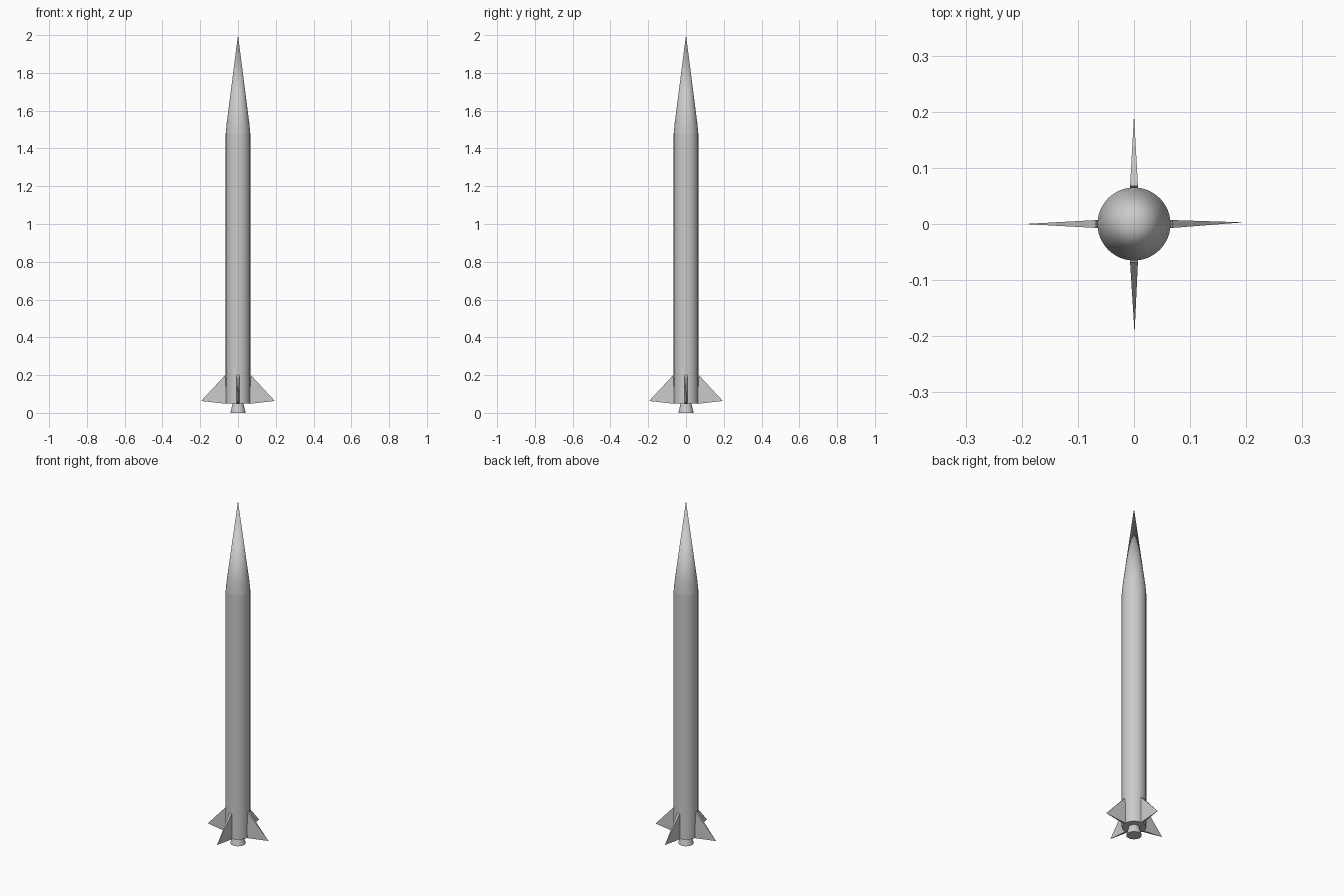
import bpy
import bmesh
from math import cos, sin, pi
from mathutils import Matrix

cube = bpy.data.objects.get("Cube")
if cube:
    bpy.data.objects.remove(cube, do_unlink=True)

grey = bpy.data.materials.new("light_grey")
grey.use_nodes = True
colour = (0.6, 0.6, 0.6, 1)
grey.diffuse_color = colour
grey.node_tree.nodes["Principled BSDF"].inputs["Base Color"].default_value = colour


def add_object(name, bm, smooth):
    bmesh.ops.recalc_face_normals(bm, faces=bm.faces)
    mesh = bpy.data.meshes.new(name)
    bm.to_mesh(mesh)
    bm.free()
    mesh.materials.append(grey)
    obj = bpy.data.objects.new(name, mesh)
    bpy.context.collection.objects.link(obj)
    if smooth:
        bpy.ops.object.select_all(action="DESELECT")
        obj.select_set(True)
        bpy.context.view_layer.objects.active = obj
        bpy.ops.object.shade_smooth_by_angle(angle=pi / 6)
    return obj


def lathe(name, profile, sides=48):
    """Turn (radius, height) points round z; a zero radius makes a point."""
    bm = bmesh.new()
    rings = []
    for r, z in profile:
        count = sides if r else 1
        rings.append([bm.verts.new((r * cos(2 * pi * i / sides),
                                    r * sin(2 * pi * i / sides), z))
                      for i in range(count)])
    for low, high in zip(rings, rings[1:]):
        for i in range(sides):
            j = (i + 1) % sides
            if len(high) == 1:
                bm.faces.new((low[i], low[j], high[0]))
            else:
                bm.faces.new((low[i], low[j], high[j], high[i]))
    for ring in (rings[0], rings[-1]):
        if len(ring) > 1:
            bm.faces.new(ring)
    return add_object(name, bm, True)


def fin(name, angle, tip_offset):
    """Wedge with a thick root, tapering outward to a single point."""
    bm = bmesh.new()
    root = [bm.verts.new(p) for p in ((0.06, -0.007, 0.048), (0.06, 0.007, 0.048),
                                      (0.068, 0.007, 0.2), (0.068, -0.007, 0.2))]
    tip = bm.verts.new((0.195, tip_offset, 0.063))
    bm.faces.new(root)
    for a, b in zip(root, root[1:] + root[:1]):
        bm.faces.new((a, b, tip))
    bm.transform(Matrix.Rotation(angle, 4, "Z"))
    return add_object(name, bm, False)


# Body tube, pointed nose and flared exhaust nozzle
lathe("body_tube", [(0.065, 0.05), (0.065, 1.48)])
lathe("nose_cone", [(0.065, 1.48), (0.061, 1.525), (0, 2.0)])
lathe("nozzle", [(0.041, 0), (0.028, 0.052)])

# Four tail fins
for i, (side, offset) in enumerate((("left", 0.003), ("back", 0),
                                    ("right", 0), ("front", 0.001))):
    fin(side + "_fin", i * pi / 2, offset)
